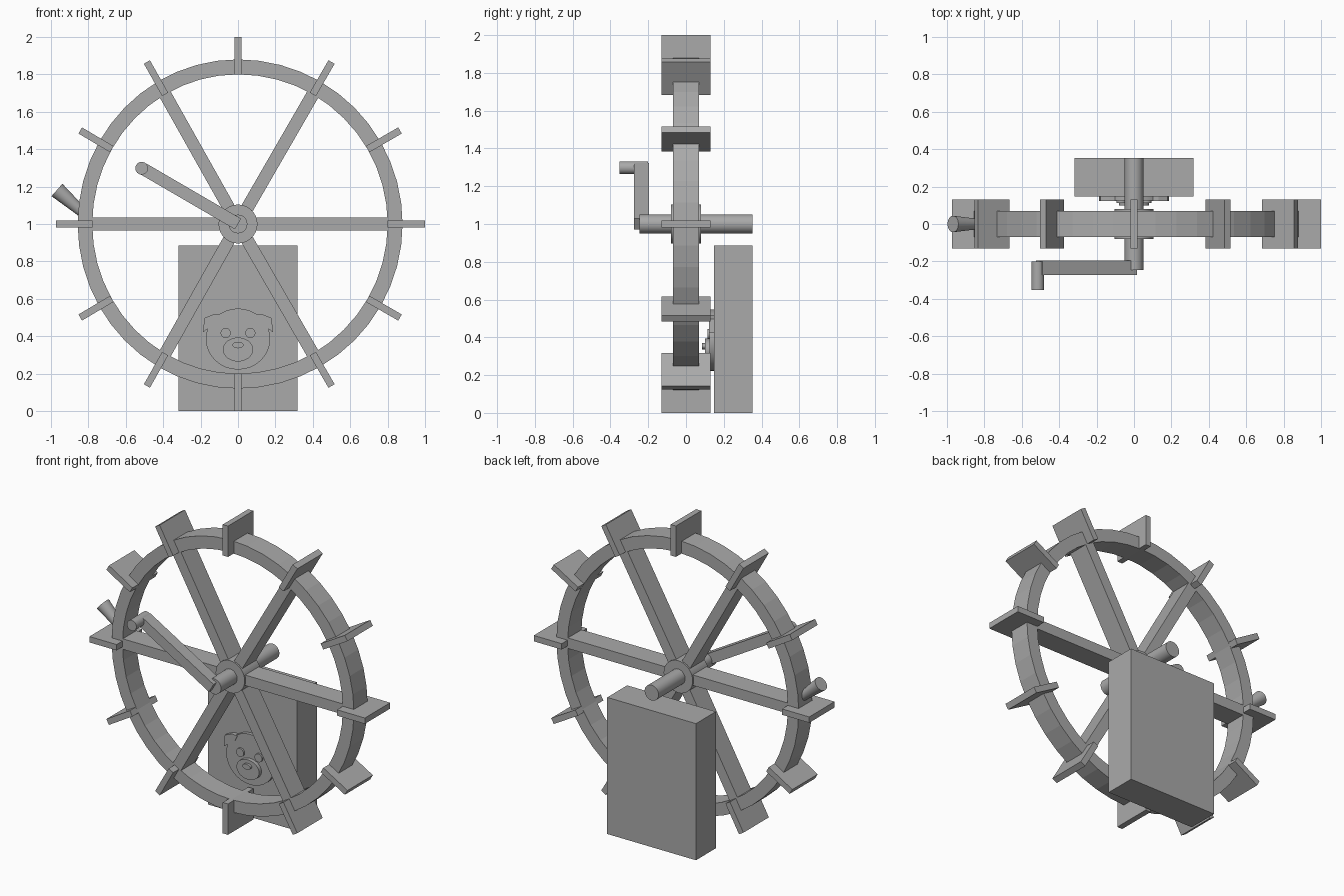
import bpy, bmesh
from math import radians, pi, cos, sin
from mathutils import Matrix, Vector

cube = bpy.data.objects.get("Cube")
if cube:
    bpy.data.objects.remove(cube)

grey = bpy.data.materials.new("plain grey")
grey.use_nodes = True
grey.diffuse_color = (0.4, 0.4, 0.4, 1)
grey.node_tree.nodes["Principled BSDF"].inputs["Base Color"].default_value = (0.4, 0.4, 0.4, 1)

AXLE = Vector((0, 0, 1))
LEAN = 0.974  # the -x half of the wheel is slightly narrower


def finish(name, bm, squeeze=False, smooth=False):
    if squeeze:
        for v in bm.verts:
            if v.co.x < 0:
                v.co.x *= LEAN
    bmesh.ops.recalc_face_normals(bm, faces=bm.faces)
    mesh = bpy.data.meshes.new(name)
    bm.to_mesh(mesh)
    bm.free()
    mesh.materials.append(grey)
    obj = bpy.data.objects.new(name, mesh)
    bpy.context.collection.objects.link(obj)
    if smooth:
        bpy.ops.object.select_all(action='DESELECT')
        obj.select_set(True)
        bpy.context.view_layer.objects.active = obj
        bpy.ops.object.shade_smooth_by_angle(angle=radians(35))
    return obj


def box(name, centre, size, turn=Matrix(), squeeze=False):
    bm = bmesh.new()
    bmesh.ops.create_cube(bm, size=1, matrix=turn @ Matrix.Translation(centre) @ Matrix.Diagonal((*size, 1)))
    return finish(name, bm, squeeze)


def rod(name, start, end, r1, r2=None, flat=1.0, squeeze=False, sides=32):
    """Cylinder or cone between two points; flat scales its height in z."""
    start, end = Vector(start), Vector(end)
    axis = end - start
    turn = axis.to_track_quat('Z', 'Y').to_matrix().to_4x4()
    bm = bmesh.new()
    bmesh.ops.create_cone(bm, cap_ends=True, segments=sides, radius1=r1,
                          radius2=r1 if r2 is None else r2, depth=axis.length,
                          matrix=Matrix.Translation((start + end) / 2)
                          @ Matrix.Diagonal((1, 1, flat, 1)) @ turn)
    return finish(name, bm, squeeze, smooth=True)


def spin(degrees):
    return Matrix.Translation(AXLE) @ Matrix.Rotation(-radians(degrees), 4, 'Y')


# Wheel rim: a rectangular section swept in a circle
SEGMENTS = 48
bm = bmesh.new()
rings = []
for i in range(SEGMENTS):
    a = 2 * pi * i / SEGMENTS
    rings.append([bm.verts.new(AXLE + Vector((r * cos(a), y, r * sin(a))))
                  for r, y in ((0.8, -0.07), (0.88, -0.07), (0.88, 0.07), (0.8, 0.07))])
for i in range(SEGMENTS):
    a, b = rings[i], rings[(i + 1) % SEGMENTS]
    for j in range(4):
        k = (j + 1) % 4
        bm.faces.new((a[j], a[k], b[k], b[j]))
finish("wheel_rim", bm, squeeze=True)

# Paddles and spokes
for i in range(12):
    box(f"paddle_{i + 1}", (0.9, 0, 0), (0.2, 0.26, 0.038), spin(30 * i), True)
for i in range(6):
    box(f"spoke_{i + 1}", (0.455, 0, 0), (0.71, 0.14, 0.068), spin(60 * i), True)

# Hub, axle and the peg on the rim
rod("hub", (0, -0.08, 1), (0, 0.08, 1), 0.104)
rod("axle", (0, -0.245, 1), (0, 0.352, 1), 0.05)
rod("rim_peg", (-0.968, 0, 1.182), (-0.82, 0, 1.052), 0.044, 0.026)

# Crank
box("crank_arm", (0.293, -0.235, 0), (0.586, 0.078, 0.066), spin(149.8))
rod("crank_handle", (-0.515, -0.353, 1.298), (-0.515, -0.2, 1.298), 0.034)

# Rear housing block
box("housing", (0, 0.25, 0.4425), (0.636, 0.204, 0.885))

# Relief of an animal face on the housing
rod("head_relief", (0, 0.155, 0.385), (0, 0.125, 0.385), 0.172, flat=0.95)
rod("muzzle", (0, 0.13, 0.329), (0, 0.1, 0.329), 0.081, flat=0.79)
rod("nose", (0, 0.105, 0.353), (0, 0.085, 0.353), 0.029, flat=0.6)
for side, s in (("left", 1), ("right", -1)):
    rod(f"{side}_eye", (s * 0.066, 0.13, 0.417), (s * 0.066, 0.113, 0.417), 0.027)
    bm = bmesh.new()
    outline = ((0.187, 0.422), (0.18, 0.497), (0.13, 0.518), (0.09, 0.515), (0.11, 0.475))
    ear = bm.faces.new([bm.verts.new((s * x, 0.122, z)) for x, z in outline])
    out = bmesh.ops.extrude_face_region(bm, geom=[ear])
    for v in out["geom"]:
        if isinstance(v, bmesh.types.BMVert):
            v.co.y = 0.152
    finish(f"{side}_ear", bm)
